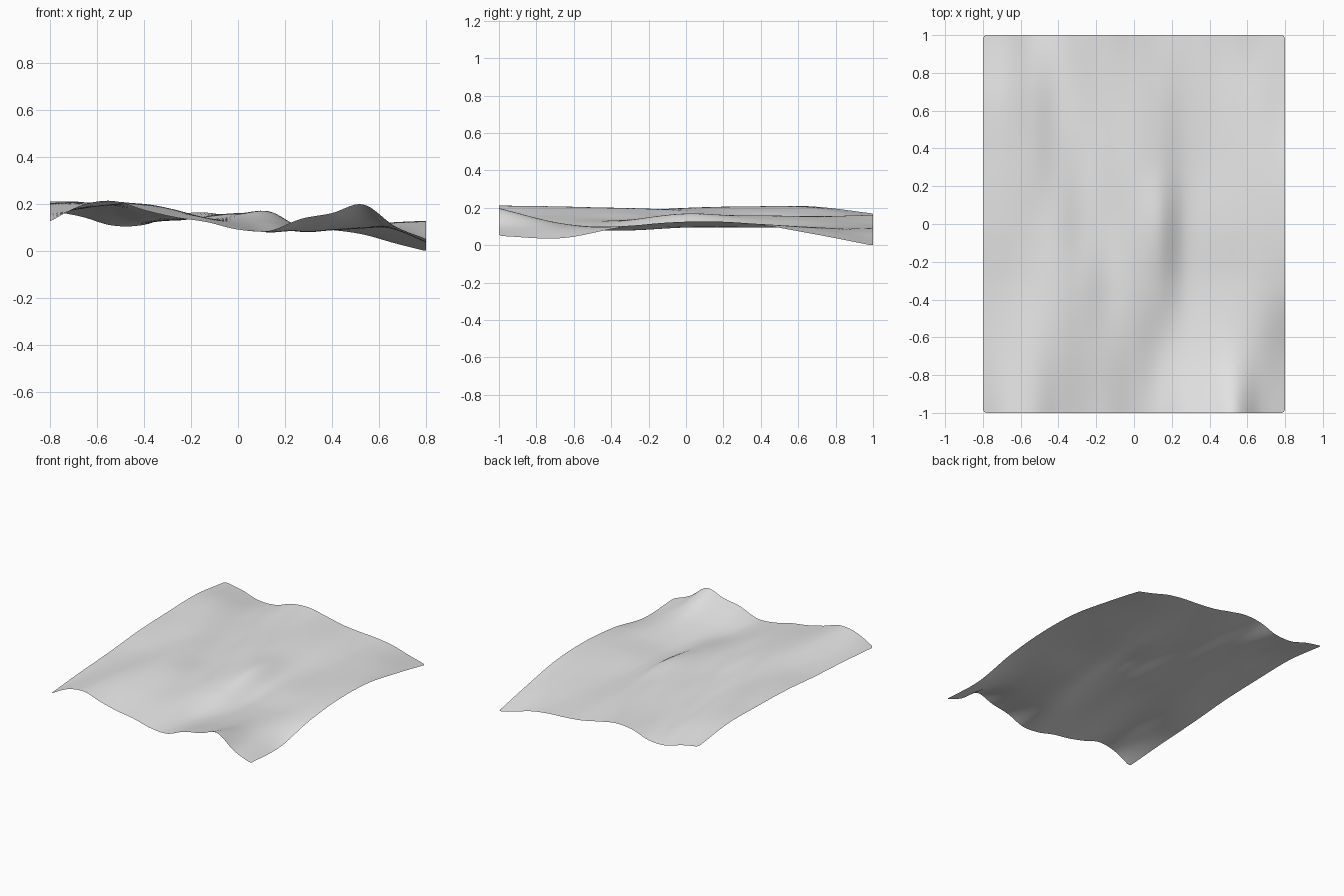
import bpy
import bmesh
from math import floor

default_cube = bpy.data.objects.get("Cube")
if default_cube:
    bpy.data.objects.remove(default_cube, do_unlink=True)

HALF_WIDTH, HALF_LENGTH = 0.8, 1.0
COLUMNS, ROWS = 84, 104
CORNER_RADIUS = 0.02

# Fold profiles across the sheet, front to back, heights in thousandths
FOLD_PROFILES = (
    (130, 198, 217, 178, 147, 127, 95, 90, 140, 165, 202, 110, 55),
    (155, 185, 212, 200, 172, 145, 115, 85, 95, 112, 122, 95, 43),
    (174, 185, 200, 203, 178, 142, 140, 130, 86, 92, 100, 108, 103),
    (200, 205, 198, 185, 148, 138, 160, 172, 105, 105, 115, 125, 131),
    (210, 212, 195, 155, 134, 150, 165, 150, 107, 100, 112, 122, 122),
    (213, 205, 170, 130, 137, 158, 158, 138, 108, 100, 103, 95, 68),
    (175, 150, 112, 115, 158, 167, 143, 115, 101, 93, 74, 37, 3),
)


def spline(values, t):
    """Smooth curve through evenly spaced values, with t from 0 to 1."""
    last = len(values) - 1
    position = min(max(t, 0), 1) * last
    i = min(floor(position), last - 1)
    f = position - i
    b, c = values[i], values[i + 1]
    a = values[i - 1] if i > 0 else 2 * b - c
    d = values[i + 2] if i + 2 <= last else 2 * c - b
    slope_b, slope_c = (c - a) / 2, (d - b) / 2
    bend = 3 * (c - b) - 2 * slope_b - slope_c
    twist = 2 * (b - c) + slope_b + slope_c
    return b + f * (slope_b + f * (bend + f * twist))


def fold_height(x, y):
    """Loft the fold profiles along the length of the sheet."""
    across = (x / HALF_WIDTH + 1) / 2
    along = (y / HALF_LENGTH + 1) / 2
    return spline([spline(p, across) for p in FOLD_PROFILES], along) / 1000


def make_material(name, colour):
    material = bpy.data.materials.new(name)
    material.use_nodes = True
    material.diffuse_color = colour
    shader = next(n for n in material.node_tree.nodes
                  if n.type == "BSDF_PRINCIPLED")
    shader.inputs["Base Color"].default_value = colour
    return material


# Flat grid of the cloth
bm = bmesh.new()
bmesh.ops.create_grid(bm, x_segments=COLUMNS, y_segments=ROWS, size=1)
for vert in bm.verts:
    vert.co.x *= HALF_WIDTH
    vert.co.y *= HALF_LENGTH

# Slightly rounded corners
for vert in bm.verts:
    if len(vert.link_edges) == 2:
        for axis in range(2):
            side = 1 if vert.co[axis] > 0 else -1
            vert.co[axis] -= side * CORNER_RADIUS * 0.3

# Soft folds, with the lowest corner resting on the ground
for vert in bm.verts:
    vert.co.z = fold_height(vert.co.x, vert.co.y)
lowest = min(vert.co.z for vert in bm.verts)
for vert in bm.verts:
    vert.co.z -= lowest
for face in bm.faces:
    face.smooth = True
bm.normal_update()

mesh = bpy.data.meshes.new("cloth_sheet")
bm.to_mesh(mesh)
bm.free()
mesh.materials.append(make_material("light grey cloth", (0.8, 0.8, 0.8, 1)))
cloth_sheet = bpy.data.objects.new("cloth_sheet", mesh)
bpy.context.collection.objects.link(cloth_sheet)
